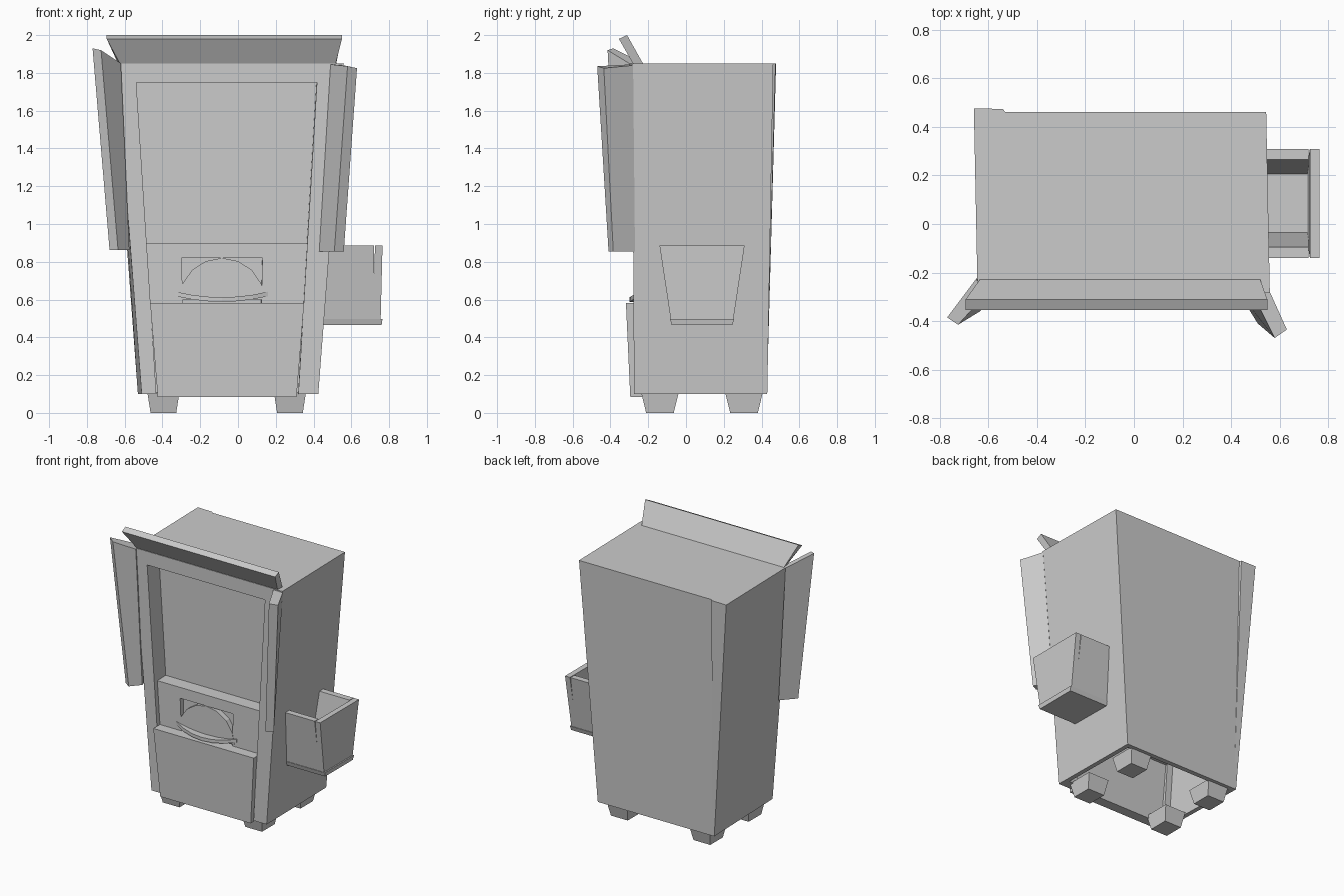
import bpy, bmesh, math
from mathutils import Vector

if "Cube" in bpy.data.objects:
    bpy.data.objects.remove(bpy.data.objects["Cube"], do_unlink=True)

grey = bpy.data.materials.new("plain grey")
grey.use_nodes = True
grey.diffuse_color = (0.6, 0.6, 0.6, 1)
grey.node_tree.nodes["Principled BSDF"].inputs["Base Color"].default_value = (0.6, 0.6, 0.6, 1)


def loft(name, rings):
    """Closed solid through a list of rings of equal length."""
    bm = bmesh.new()
    loops = [[bm.verts.new(p) for p in ring] for ring in rings]
    n = len(loops[0])
    for a, b in zip(loops, loops[1:]):
        for i in range(n):
            j = (i + 1) % n
            bm.faces.new((a[i], a[j], b[j], b[i]))
    bm.faces.new(loops[0][::-1])
    bm.faces.new(loops[-1])
    bmesh.ops.recalc_face_normals(bm, faces=bm.faces)
    mesh = bpy.data.meshes.new(name)
    bm.to_mesh(mesh)
    bm.free()
    mesh.materials.append(grey)
    obj = bpy.data.objects.new(name, mesh)
    bpy.context.collection.objects.link(obj)
    return obj


def rect(x0, x1, y0, y1, z):
    return [(x0, y0, z), (x1, y0, z), (x1, y1, z), (x0, y1, z)]


def quad(points, z):
    return [(x, y, z) for x, y in points]


# Tapered cabinet frame: u runs across, v runs front to back
Z0, Z1 = 0.1, 1.85
LOW = [Vector(p) for p in rect(-0.51, 0.425, -0.275, 0.43, Z0)]
LOW[3].x, LOW[2].x = -0.53, 0.415
TOP = [Vector(p) for p in rect(-0.645, 0.56, -0.285, 0.462, Z1)]
TOP[3].x, TOP[2].x = -0.66, 0.545


def at(u, v, z):
    t = (z - Z0) / (Z1 - Z0)
    c = [a.lerp(b, t) for a, b in zip(LOW, TOP)]
    return c[0].lerp(c[1], u).lerp(c[3].lerp(c[2], u), v)


def board(name, u0, u1, v0, v1, z0, z1):
    return loft(name, [[at(u, v, z) for u, v in ((u0, v0), (u1, v0), (u1, v1), (u0, v1))]
                       for z in (z0, z1)])


UL, UR = 0.083, 0.887
# Cabinet shell, open underneath
board("right_wall", 0, 0.035, 0.1, 1, Z0, Z1)
board("left_wall", 0.965, 1, 0.1, 1, Z0, Z1)
board("back_wall", 0.035, 0.965, 0.95, 1, Z0, Z1)
board("roof", 0.035, 0.965, 0.1, 0.95, 1.8, Z1)
board("right_post", 0, UL, 0, 0.1, Z0, Z1)
board("left_post", UR, 1, 0, 0.1, Z0, Z1)
board("header", UL, UR, 0, 0.1, 1.75, Z1)
# Deep window and its shelf
board("window_right_jamb", 0.035, UL, 0.1, 0.22, 0.88, 1.8)
board("window_left_jamb", UR, 0.965, 0.1, 0.22, 0.88, 1.8)
board("window_back", 0.035, 0.965, 0.19, 0.23, 0.88, 1.8)
board("window_ceiling", UL, UR, 0.1, 0.19, 1.75, 1.8)
board("shelf", UL, UR, 0.05, 0.2, 0.86, 0.9)
# Middle panel around the slot
board("panel_right", UL, 0.255, 0.05, 0.1, 0.55, 0.86)
board("panel_left", 0.665, UR, 0.05, 0.1, 0.55, 0.86)
board("panel_top", 0.255, 0.665, 0.05, 0.1, 0.82, 0.86)
board("slot_back", UL, UR, 0.1, 0.13, 0.55, 0.88)
# Raised lower panel
loft("lower_panel", [rect(-0.425, 0.31, -0.295, -0.22, 0.085),
                     rect(-0.465, 0.35, -0.318, -0.22, 0.583)])

# Arched plate in the slot
arch = [(-0.085 + 0.225 * math.cos(math.pi * i / 8), 0.6 + 0.22 * math.sin(math.pi * i / 8))
        for i in range(9)]
loft("slot_arch", [[(x, y, z) for x, z in arch] for y in (-0.245, -0.205)])


# Curved lip below the arch
def lip_ring(x):
    s = 1 - ((x + 0.085) / 0.245) ** 2
    y, z = -0.245 - 0.055 * s, 0.6 + 0.03 * (1 - s)
    return [(x, y, z - 0.012), (x, y, z + 0.012), (x, -0.21, z + 0.012), (x, -0.21, z - 0.012)]


loft("slot_lip", [lip_ring(-0.085 + 0.245 * k / 3) for k in range(-3, 4)])

# Slight overlap strip on one rear corner
loft("rear_corner_strip", [[at(0, 0.99, 0.3), at(0.03, 0.99, 0.3), at(0.03, 1, 0.3), at(0, 1, 0.3)],
                           [at(0, 0.99, Z1), at(0.11, 0.99, Z1), at(0.1, 1.016, Z1), at(0, 1.02, Z1)]])

# Open shutters, hinged on the posts
loft("left_shutter", [quad([(0.43, -0.28), (0.51, -0.41), (0.56, -0.385), (0.485, -0.27)], 0.855),
                      [(0.49, -0.29, 1.845), (0.58, -0.47, 1.835),
                       (0.63, -0.435, 1.825), (0.56, -0.28, 1.84)]])
loft("right_shutter", [quad([(-0.575, -0.29), (-0.635, -0.36), (-0.68, -0.33), (-0.59, -0.23)], 0.862),
                       [(-0.62, -0.3, 1.85), (-0.725, -0.415, 1.92),
                        (-0.77, -0.385, 1.93), (-0.65, -0.225, 1.85)]])
# Tilted awning
loft("awning", [[(-0.62, -0.275, 1.84), (0.515, -0.275, 1.84),
                 (0.52, -0.228, 1.85), (-0.635, -0.228, 1.85)],
                [(-0.695, -0.355, 1.98), (0.55, -0.355, 1.98),
                 (0.55, -0.312, 2.0), (-0.695, -0.312, 2.0)]])

# Tapered bin on the side
TOPZ, LOWZ = 0.885, 0.49
loft("bin_front", [rect(0.715, 0.755, -0.08, 0.25, LOWZ), rect(0.725, 0.765, -0.14, 0.31, TOPZ)])
for name, sign in (("bin_near_side", -1), ("bin_far_side", 1)):
    loft(name, [rect(x, 0.72, *sorted((0.085 + sign * a, 0.085 + sign * b)), z)
                for x, a, b, z in ((0.44, 0.12, 0.165, LOWZ), (0.47, 0.18, 0.225, TOPZ))])
loft("bin_floor", [rect(0.43, 0.76, -0.075, 0.245, 0.465), rect(0.43, 0.765, -0.085, 0.255, 0.497)])

# Feet
for side, x in (("right", -0.395), ("left", 0.275)):
    for end, y in (("front", -0.138), ("back", 0.307)):
        loft(end + "_" + side + "_foot",
             [rect(x - 0.068, x + 0.068, y - 0.073, y + 0.073, 0),
              rect(x - 0.085, x + 0.085, y - 0.1, y + 0.1, 0.11)])
